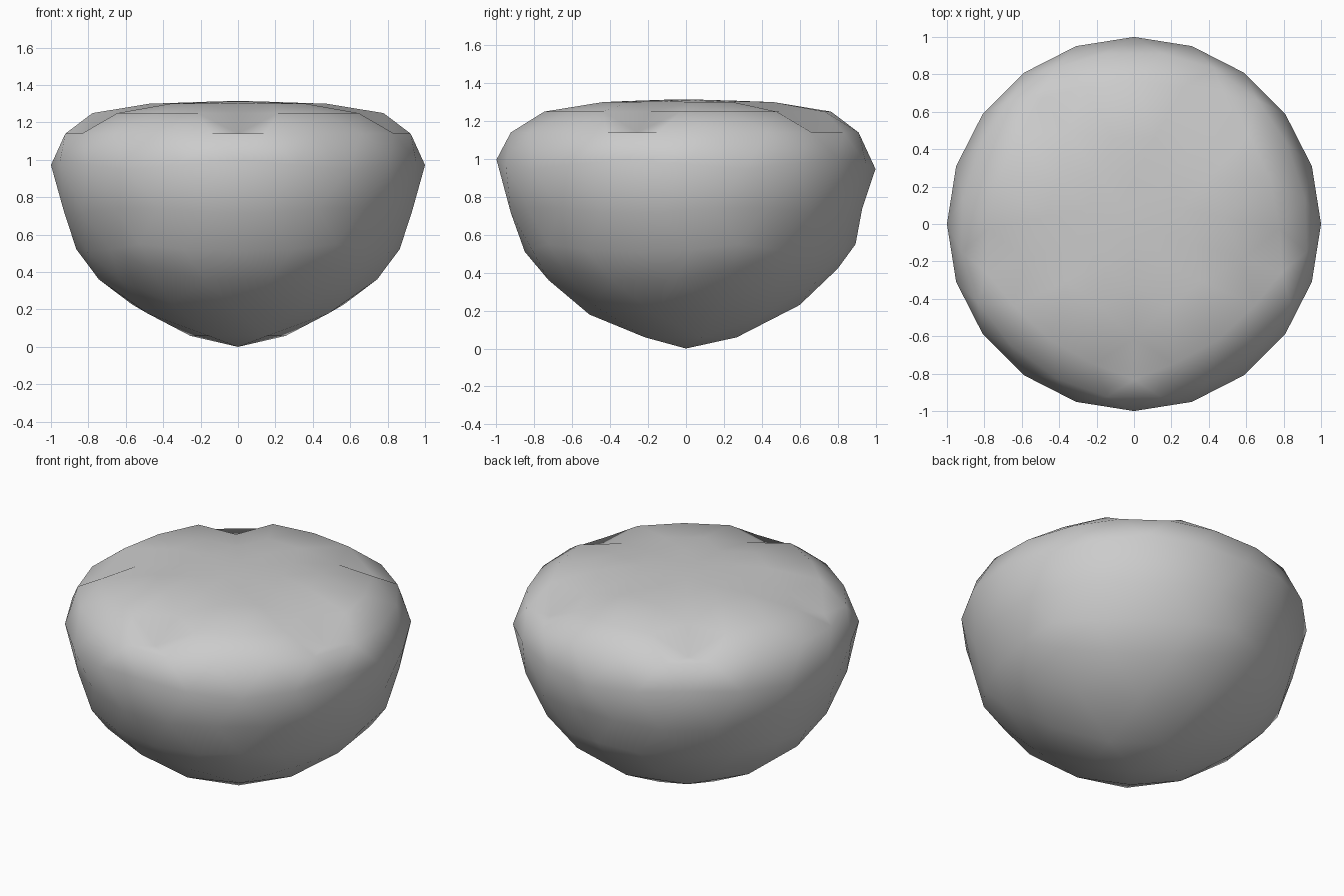
import bpy, bmesh, math
from mathutils import Matrix

if "Cube" in bpy.data.objects:
    bpy.data.objects.remove(bpy.data.objects["Cube"])

# (sphere height, new height, radius factor): rounded bowl, flattened notched top
PROFILE = [
    (-1.0, 0.0, 1.05), (-0.962, 0.07, 1.07), (-0.894, 0.18, 1.14),
    (-0.85, 0.23, 1.14), (-0.72, 0.365, 1.08), (-0.674, 0.41, 1.07),
    (-0.526, 0.51, 1.0), (-0.447, 0.55, 1.0), (-0.232, 0.76, 0.97),
    (0.0, 0.972, 0.99), (0.232, 1.14, 0.97), (0.447, 1.14, 0.93),
    (0.495, 1.25, 0.90), (0.526, 1.25, 0.90), (0.674, 1.25, 0.80),
    (0.72, 1.30, 0.69), (0.85, 1.305, 0.63), (0.962, 1.312, 0.5),
    (1.0, 1.315, 0.5),
]


def sample(z):
    for (a, za, ra), (b, zb, rb) in zip(PROFILE, PROFILE[1:]):
        if z <= b:
            t = max(0.0, (z - a) / (b - a))
            return za + (zb - za) * t, ra + (rb - ra) * t
    return PROFILE[-1][1:]


# Body: an icosphere reshaped row by row
bm = bmesh.new()
bmesh.ops.create_icosphere(bm, subdivisions=3, radius=1.0,
                           matrix=Matrix.Rotation(-math.pi / 2, 4, 'Z'))
for v in bm.verts:
    height, factor = sample(v.co.z)
    if abs(v.co.z) < 0.08:
        # gentle five-fold wave around the rim
        height -= 0.025 * math.sin(5 * math.atan2(v.co.y, v.co.x))
        factor = 0.985 + 0.015 * math.cos(10 * math.atan2(v.co.y, v.co.x)) ** 2
    v.co.x *= factor
    v.co.y *= factor
    v.co.z = height

for f in bm.faces:
    f.smooth = True
mesh = bpy.data.meshes.new("rounded_cap")
bm.to_mesh(mesh)
bm.free()
cap = bpy.data.objects.new("rounded_cap", mesh)
bpy.context.collection.objects.link(cap)
